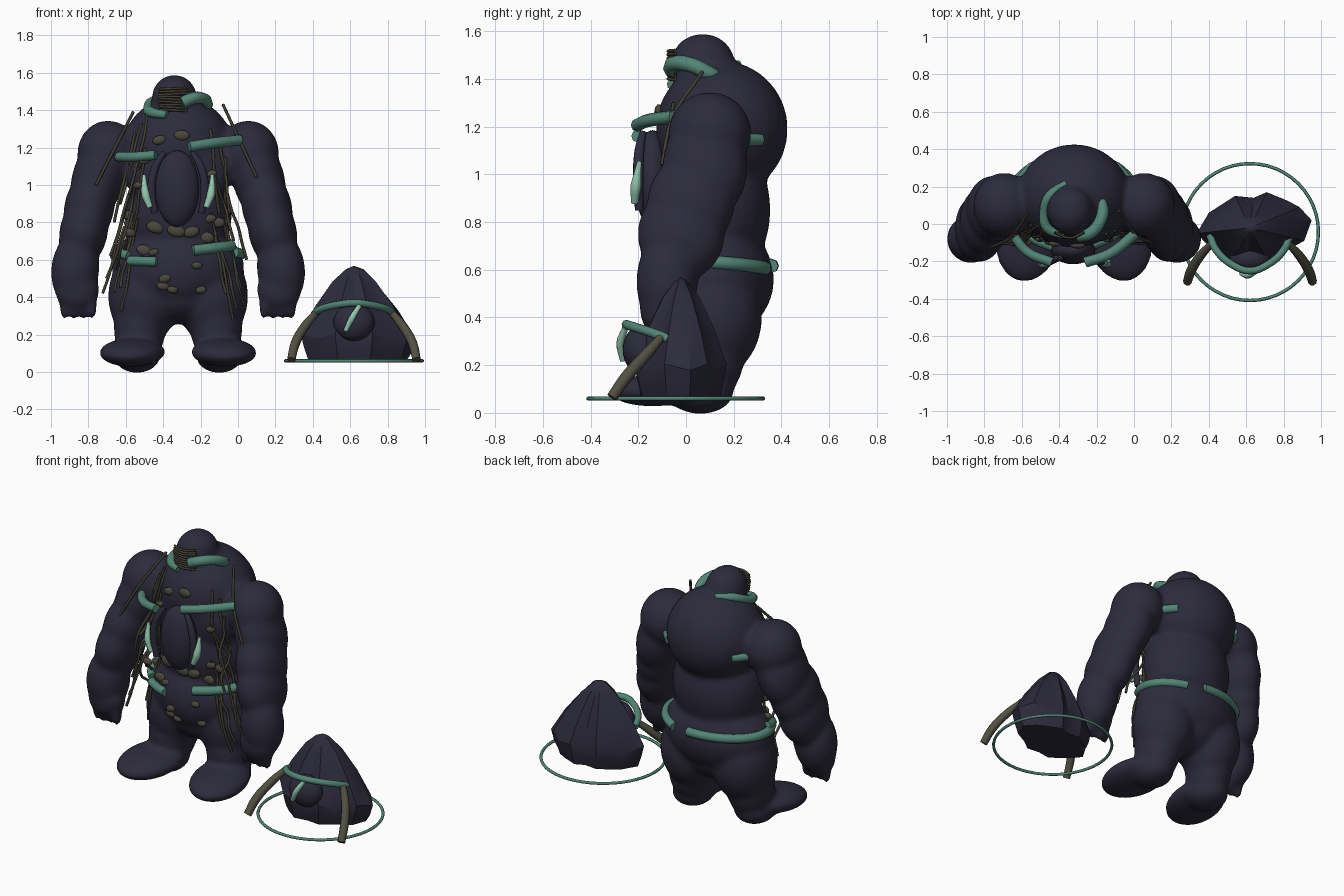
import bpy, bmesh, math, random
from mathutils import Vector, Matrix
from mathutils.bvhtree import BVHTree

if "Cube" in bpy.data.objects:
    bpy.data.objects.remove(bpy.data.objects["Cube"])

random.seed(4)
CX = -0.32  # golem centre line


def material(name, rgb):
    m = bpy.data.materials.new(name)
    m.diffuse_color = (*rgb, 1)
    m.use_nodes = True
    m.node_tree.nodes["Principled BSDF"].inputs["Base Color"].default_value = m.diffuse_color
    return m


NAVY = material("navy_stone", (0.0255, 0.024, 0.045))
TEAL = material("teal", (0.085, 0.235, 0.18))
MINT = material("mint", (0.30, 0.58, 0.44))
OLIVE = material("olive", (0.083, 0.079, 0.054))
PEBBLE = material("dull_olive", (0.068, 0.063, 0.044))
VINE = material("dark_vine", (0.05, 0.046, 0.032))


def finish(name, bm, mat, crease=None):
    me = bpy.data.meshes.new(name)
    bm.to_mesh(me)
    bm.free()
    me.materials.append(mat)
    for p in me.polygons:
        p.use_smooth = True
    if crease:
        me.set_sharp_from_angle(angle=math.radians(crease))
    ob = bpy.data.objects.new(name, me)
    bpy.context.collection.objects.link(ob)
    return ob


def add_blob(bm, c, r, rot=(0, 0, 0), seg=24):
    m = Matrix.Translation(c)
    for a, k in zip(rot, "XYZ"):
        m = m @ Matrix.Rotation(a, 4, k)
    m = m @ Matrix.Diagonal((*r, 1))
    bmesh.ops.create_uvsphere(bm, u_segments=seg, v_segments=seg * 2 // 3, radius=1, matrix=m)


def blob(name, c, r, mat, rot=(0, 0, 0), seg=24):
    bm = bmesh.new()
    add_blob(bm, c, r, rot, seg)
    return finish(name, bm, mat)


def tube(name, pts, r, mat, cyclic=False, taper=None, res=4, smooth=True):
    cu = bpy.data.curves.new(name, 'CURVE')
    cu.dimensions = '3D'
    cu.bevel_depth = r
    cu.bevel_resolution = 2
    cu.use_fill_caps = True
    cu.resolution_u = res
    sp = cu.splines.new('BEZIER' if smooth else 'POLY')
    sp_pts = sp.bezier_points if smooth else sp.points
    sp_pts.add(len(pts) - 1)
    for i, (q, p) in enumerate(zip(sp_pts, pts)):
        if smooth:
            q.co = p
            q.handle_left_type = q.handle_right_type = 'AUTO'
        else:
            q.co = (*p, 1)
        q.radius = taper[i] if taper else 1
    sp.use_cyclic_u = cyclic
    cu.materials.append(mat)
    ob = bpy.data.objects.new(name, cu)
    bpy.context.collection.objects.link(ob)
    return ob


# Golem body: overlapping masses fused and softened
bm = bmesh.new()
for c, r in [((-.02, .07, 1.465), (.122, .135, .125)), ((-.01, .11, 1.36), (.18, .15, .13)),
             ((0, .15, 1.19), (.30, .278, .285)), ((0, .02, 1.09), (.30, .13, .24)),
             ((0, .12, .85), (.29, .235, .32)), ((0, .12, .56), (.355, .25, .25)),
             ((0, .0, .55), (.22, .14, .2)), ((0, .11, .42), (.24, .2, .165))]:
    add_blob(bm, Vector(c) + Vector((CX, 0, 0)), r)
for s in (-1, 1):
    for c, r, ry in [((.375, .10, 1.17), (.165, .175, .175), 0), ((.43, .08, 1.03), (.14, .18, .23), -.25),
                     ((.475, .02, .88), (.135, .185, .2), -.2), ((.505, -.02, .75), (.13, .185, .2), -.2),
                     ((.55, -.08, .55), (.13, .13, .2), -.1), ((.54, -.11, .44), (.12, .085, .12), 0),
                     ((.185, .12, .4), (.19, .2, .25), .05), ((.205, .09, .24), (.14, .155, .2), 0),
                     ((.22, .06, .085), (.125, .14, .09), 0)]:
        add_blob(bm, (CX + s * c[0], c[1], c[2]), r, (0, s * ry, 0))
    add_blob(bm, (CX + s * .245, -.08, .105), (.175, .235, .074), (.1, 0, s * .2))
    for i in range(4):  # fingers
        add_blob(bm, (CX + s * (.458 + i * .05), -.12 + .012 * (i % 2), .35), (.028, .036, .072), seg=12)
body = finish("golem_body", bm, NAVY)
mod = body.modifiers.new("fuse", 'REMESH')
mod.mode = 'VOXEL'
mod.voxel_size = .015
mod.use_smooth_shade = True
mod = body.modifiers.new("soften", 'SMOOTH')
mod.iterations = 14
mod.factor = .5
bpy.context.view_layer.update()
tree = BVHTree.FromObject(body, bpy.context.evaluated_depsgraph_get())


def front(x, z, off=0.0):
    hit = tree.ray_cast(Vector((x, -2, z)), Vector((0, 1, 0)))[0]
    y = hit.y if hit and hit.y < .05 else -.1
    return Vector((x, y - off, z))


def around(deg, z, off=.0):
    d = Vector((math.sin(math.radians(deg)), -math.cos(math.radians(deg)), 0))
    hit = tree.ray_cast(Vector((CX, .1, z)), d)[0]
    return (hit + d * off) if hit else Vector((CX, .1, z)) + d * .35


# Waist belts in four pieces, open at the front (0 degrees faces front)
def belt(name, a, b, za, zb, r, off):
    n = 9
    tube(name, [around(a + (b - a) * i / n, za + (zb - za) * i / n, off) for i in range(n + 1)], r, TEAL)


belt("waist_belt_front_right", 20, 75, .65, .675, .029, .008)
belt("waist_belt_side_right", 75, 144, .64, .605, .029, 0)
belt("waist_belt_back", 168, 285, .615, .625, .029, 0)
belt("waist_belt_front_left", -27, -60, .59, .595, .026, .008)
belt("waist_belt_side_left", -62, -90, .62, .655, .027, .006)

# Chest straps and the short strap ends behind the shoulders
tube("chest_strap_left", [(-.64, -.07, 1.15), (-.57, -.15, 1.15), (-.44, -.205, 1.16)], .026, TEAL)
tube("chest_strap_right", [(-.26, -.205, 1.205), (-.13, -.16, 1.225), (.01, -.05, 1.24)], .028, TEAL)
for s in (-1, 1):
    tube("back_strap", [(CX + s * .32, .19, 1.14), (CX + s * .27, .255, 1.145), (CX + s * .22, .31, 1.145)], .028, TEAL)

# Curved head bands
tube("head_band_left", [(-.36, .22, 1.46), (-.45, .15, 1.45), (-.48, .06, 1.41), (-.465, -.02, 1.39), (-.38, -.06, 1.375)],
     .028, TEAL, taper=[.6, 1, 1, 1, .8])
tube("head_band_right", [(-.30, -.065, 1.44), (-.235, -.05, 1.465), (-.175, .03, 1.455), (-.17, .1, 1.42), (-.20, .15, 1.40)],
     .032, TEAL, taper=[1, 1, 1, 1, .8])

# Face slats
for i in range(9):
    z = 1.40 + i * .0145
    tilt = random.uniform(-.006, .006)
    w = .082 - .01 * abs(i - 5) / 5
    tube("face_slat", [(-.345 - w, -.045, z - tilt), (-.345, -.075, z), (-.345 + w, -.045, z + tilt)], .007, VINE)

# Chest shield, its side ribs and pale slivers
blob("chest_shield", (-.325, -.14, .98), (.118, .075, .205), NAVY)
for s in (-1, 1):
    tube("shield_rib", [(CX + s * .075, -.18, 1.175), (CX + s * .12, -.195, 1.1), (CX + s * .143, -.2, .98), (CX + s * .125, -.195, .85)],
         .022, NAVY, taper=[.7, 1, 1.1, .9])
    tube("pale_sliver", [(CX + s * .183, -.195, 1.055), (CX + s * .175, -.21, .95), (CX + s * .15, -.215, .88)],
         .022, MINT, taper=[.4, 1.1, .7])

# Pebbles set in the front
for x, z, r in [(-.42, 1.24, .038), (-.3, 1.265, .043), (-.5, 1.13, .03), (-.53, 1.0, .03), (-.14, 1.06, .03),
                (-.58, .84, .038), (-.57, .79, .042), (-.58, .745, .035), (-.44, .775, .05), (-.33, .755, .05),
                (-.25, .75, .045), (-.15, .82, .035), (-.11, .80, .042), (-.17, .72, .045), (-.6, .68, .035), (-.5, .65, .045),
                (-.39, .5, .035), (-.4, .46, .035), (-.35, .44, .03), (-.2, .44, .032), (-.45, .64, .03), (-.22, .57, .03)]:
    blob("pebble", front(x, z), (r, .018, r * .66), PEBBLE, (0, random.uniform(-.4, .4), 0), 12)

# Vines hanging down both sides of the front
for x0, z0, x1, z1 in [(-.48, 1.38, -.58, .95), (-.52, 1.33, -.63, .9), (-.55, 1.28, -.66, .8), (-.53, 1.1, -.68, .62),
                       (-.58, .95, -.72, .42), (-.56, .85, -.66, .43), (-.54, .82, -.62, .33), (-.6, .78, -.7, .5),
                       (-.57, .72, -.63, .45), (-.5, 1.2, -.56, .75), (-.55, 1.0, -.65, .55),
                       (-.15, 1.3, -.1, .85), (-.1, 1.25, -.04, .85), (-.12, 1.05, -.02, .7), (-.1, .9, .02, .45),
                       (-.14, .85, -.02, .28), (-.08, .82, .03, .36), (-.06, .95, .05, .6), (-.12, .75, -.07, .42),
                       (-.07, 1.15, -.06, .72), (-.1, .7, .0, .34)]:
    pts = []
    for i in range(5):
        t = i / 4
        p = front(x0 + (x1 - x0) * t + random.uniform(-.006, .006), z0 + (z1 - z0) * t, .005)
        p.y = max(p.y, -.16)
        pts.append(p)
    tube("hanging_vine", pts, .008, VINE, res=3)

# Long sticks over the shoulders
for x0, z0, x1, z1 in [(-.56, 1.39, -.76, 1.0), (-.08, 1.43, .10, 1.04)]:
    mid = front((x0 + x1) / 2, (z0 + z1) / 2, .006)
    tube("shoulder_stick", [(x0, .07, z0), mid, front(x1, z1, .004)], .008, VINE)

# Rock shelter: a jagged outline shrinking towards a blunt tip
outline = [(.95, .02), (.885, .09), (.82, .125), (.71, .17), (.64, .14), (.54, .15), (.40, .06),
           (.335, -.05), (.42, -.14), (.52, -.215), (.62, -.2), (.72, -.21), (.80, -.15), (.91, -.09)]
TX, TY, N = .62, -.02, len(outline)
bm = bmesh.new()
rings = []
for z, k in [(.065, .86), (.12, .94), (.19, 1.0), (.34, .72), (.47, .40), (.55, .15)]:
    ring = []
    for i, (x, y) in enumerate(outline):
        lift = (.015 if i % 2 else -.012) if .1 < z < .5 else 0
        ring.append(bm.verts.new((TX + (x - TX) * k, TY + (y - TY) * k, z + lift)))
    rings.append(ring)
for lo, hi in zip(rings, rings[1:]):
    for i in range(N):
        j = (i + 1) % N
        bm.faces.new((lo[i], lo[j], hi[j], hi[i]))
tip = bm.verts.new((TX, TY, .568))
for i in range(N):
    bm.faces.new((rings[-1][i], rings[-1][(i + 1) % N], tip))
bm.faces.new(rings[0][::-1])
finish("shelter_rock", bm, NAVY, crease=32)

# Shelter entrance bump, brow band and pale latch
blob("shelter_door", (.62, -.19, .265), (.11, .075, .1), NAVY)
tube("shelter_band", [(.405, -.06, .305), (.44, -.14, .335), (.53, -.22, .36), (.62, -.25, .37), (.71, -.22, .36),
                      (.80, -.14, .335), (.835, -.06, .305)], .02, TEAL)
tube("shelter_latch", [(.575, -.265, .22), (.61, -.275, .29), (.65, -.255, .355)], .016, MINT, taper=[.8, 1.1, .8])

# Curved shelter tusks
for s in (-1, 1):
    tube("shelter_tusk", [(TX + s * .335, -.31, .065), (TX + s * .315, -.25, .15), (TX + s * .265, -.17, .24), (TX + s * .20, -.1, .32)],
         .025, OLIVE, taper=[.95, 1.05, 1, .75])

# Ground ring around the shelter
tube("ground_ring", [(.62 + .366 * math.cos(a), -.043 + .366 * math.sin(a), .06)
                     for a in [2 * math.pi * i / 48 for i in range(48)]], .009, TEAL, cyclic=True, smooth=False)
